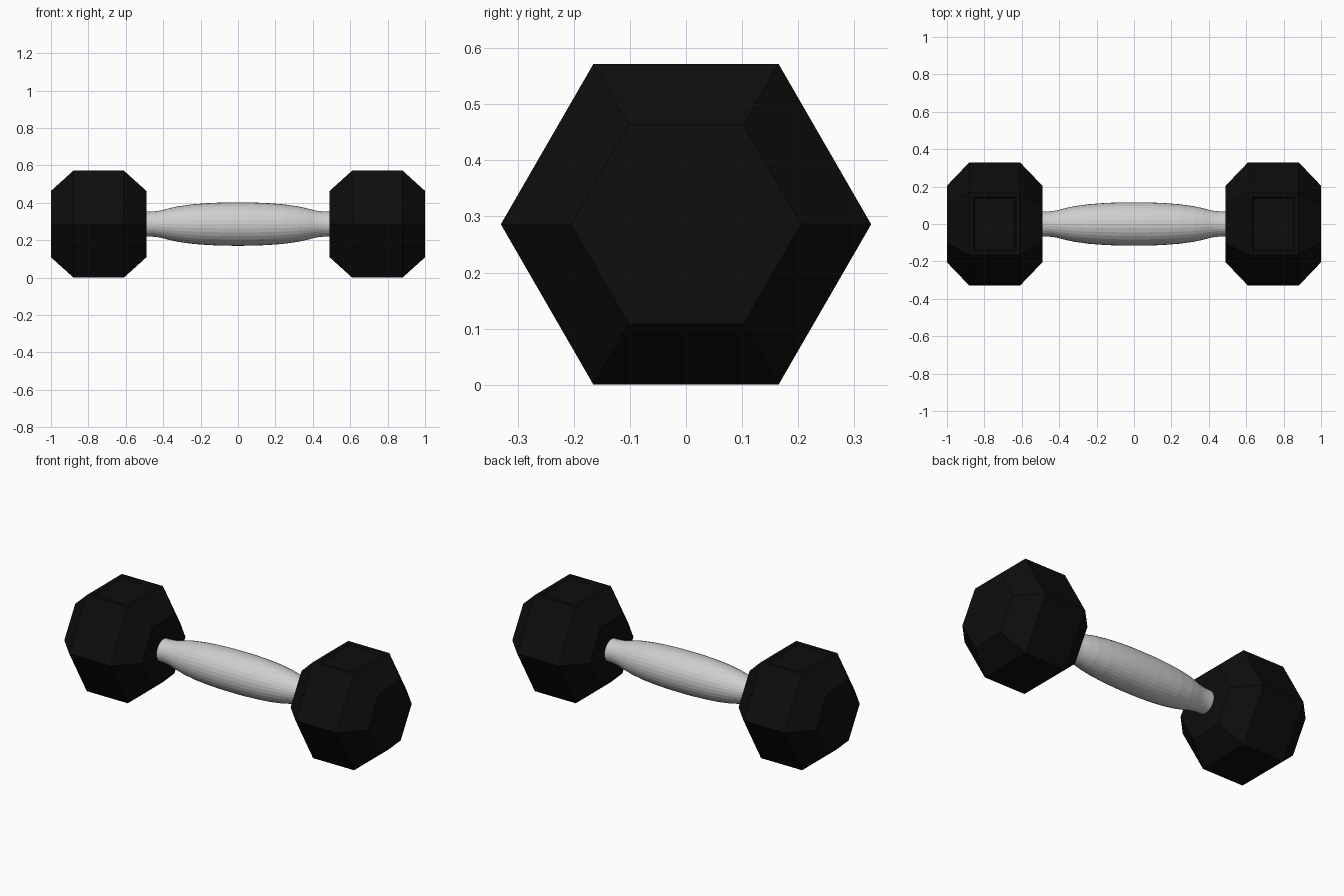
import bpy, bmesh, math

if "Cube" in bpy.data.objects:
    bpy.data.objects.remove(bpy.data.objects["Cube"])

ZC = 0.286   # axis height


def material(name, rgb):
    m = bpy.data.materials.new(name)
    m.diffuse_color = (*rgb, 1)
    m.use_nodes = True
    m.node_tree.nodes["Principled BSDF"].inputs["Base Color"].default_value = m.diffuse_color
    return m


black = material("black rubber", (0.004, 0.004, 0.004))
steel = material("light steel", (0.62, 0.62, 0.62))


def lathe(bm, profile, sides):
    """Capped rings of (x, radius) around the x axis."""
    rings = []
    for x, r in profile:
        rings.append([bm.verts.new((x, r * math.cos(2 * math.pi * i / sides),
                                    ZC + r * math.sin(2 * math.pi * i / sides)))
                      for i in range(sides)])
    for a, b in zip(rings, rings[1:]):
        for i in range(sides):
            j = (i + 1) % sides
            bm.faces.new((a[i], a[j], b[j], b[i]))
    bm.faces.new(rings[0])
    bm.faces.new(rings[-1])
    bmesh.ops.recalc_face_normals(bm, faces=bm.faces[:])


def finish(bm, name, mat):
    me = bpy.data.meshes.new(name)
    bm.to_mesh(me)
    bm.free()
    me.materials.append(mat)
    ob = bpy.data.objects.new(name, me)
    bpy.context.collection.objects.link(ob)
    return ob


# hexagonal heads with chamfered ends and a shallow stepped panel on top
for side, name in ((-1, "left_head"), (1, "right_head")):
    bm = bmesh.new()
    lathe(bm, [(side * x, r) for x, r in
               ((0.49, 0.205), (0.61, 0.33), (0.88, 0.33), (1.0, 0.205))], 6)
    top = max(bm.faces, key=lambda f: f.normal.z * 10 + f.calc_center_median().z)
    bmesh.ops.inset_region(bm, faces=[top], thickness=0.03, depth=0)
    bmesh.ops.inset_region(bm, faces=[top], thickness=0.012, depth=-0.008)
    finish(bm, name, black)

# barrel-shaped grip
half = [(0.0, 0.116), (0.08, 0.1155), (0.16, 0.112), (0.24, 0.106), (0.32, 0.095),
        (0.37, 0.084), (0.40, 0.076), (0.43, 0.07), (0.46, 0.067), (0.50, 0.066)]
profile = [(-x, r) for x, r in reversed(half[1:])] + half
bm = bmesh.new()
lathe(bm, profile, 32)
finish(bm, "handle", steel)
